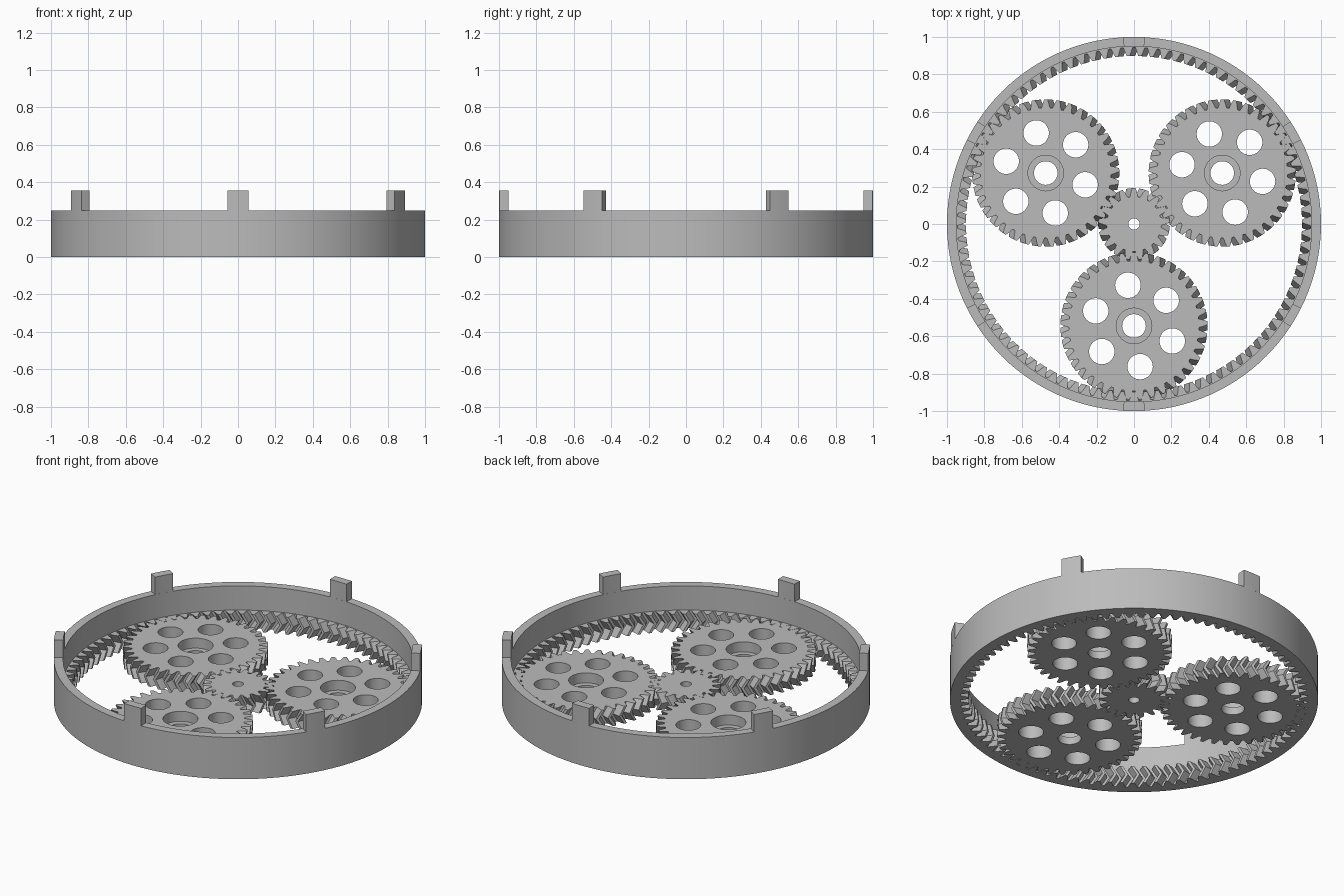
import bpy, bmesh
from math import pi, sin, cos, radians

if "Cube" in bpy.data.objects:
    bpy.data.objects.remove(bpy.data.objects["Cube"], do_unlink=True)

# Gear train: tooth counts and shared sizes
SUN, PLANET = 17, 37
RING = SUN + 2 * PLANET
DIST = 0.545
MOD = 2 * DIST / (SUN + PLANET)
H = 0.105            # gear thickness
RIM_H = 0.25         # ring wall height
TAB_TOP = 0.355
WALL = 0.95          # inner radius of ring wall
SLANT = 0.03         # sideways shift of the teeth at mid height

grey = bpy.data.materials.new("grey")
grey.use_nodes = True
COLOUR = (0.5, 0.5, 0.5, 1)
grey.diffuse_color = COLOUR
bsdf = grey.node_tree.nodes["Principled BSDF"]
bsdf.inputs["Base Color"].default_value = COLOUR
bsdf.inputs["Roughness"].default_value = 0.6


def circle(r, n, x=0, y=0):
    return [(x + r * cos(2 * pi * i / n), y + r * sin(2 * pi * i / n)) for i in range(n)]


def teeth(n, start, internal=False):
    """Outline of a toothed wheel; internal teeth point inward."""
    r = n * MOD / 2
    side = -1 if internal else 1
    half = pi * MOD / 4
    steps = [(-1.25, half * 1.55), (0, half), (1, half * 0.5)]
    profile = [(h, -w) for h, w in steps] + [(h, w) for h, w in reversed(steps)]
    points = []
    for i in range(n):
        for h, w in profile:
            radius = r + side * h * MOD
            a = start + 2 * pi * i / n + w / r
            points.append((radius * cos(a), radius * sin(a)))
    return points


def turned(points, a):
    return [(x * cos(a) - y * sin(a), x * sin(a) + y * cos(a)) for x, y in points]


def loop(bm, points, z):
    return [bm.verts.new((x, y, z)) for x, y in points]


def wall(bm, *loops):
    for a, b in zip(loops, loops[1:]):
        for i in range(len(a)):
            j = (i + 1) % len(a)
            bm.faces.new((a[i], a[j], b[j], b[i]))


def cap(bm, *loops):
    """Flat face bounded by an outer loop and any number of holes."""
    edges = []
    for l in loops:
        for i, v in enumerate(l):
            pair = (v, l[(i + 1) % len(l)])
            edges.append(bm.edges.get(pair) or bm.edges.new(pair))
    bmesh.ops.triangle_fill(bm, use_beauty=True, edges=edges, normal=(0, 0, 1))


def herringbone(bm, outline, twist):
    low = loop(bm, outline, 0)
    mid = loop(bm, turned(outline, twist), H / 2)
    top = loop(bm, outline, H)
    wall(bm, low, mid, top)
    return low, top


def finish(bm, name, location=(0, 0, 0)):
    bmesh.ops.recalc_face_normals(bm, faces=bm.faces)
    mesh = bpy.data.meshes.new(name)
    bm.to_mesh(mesh)
    bm.free()
    mesh.materials.append(grey)
    ob = bpy.data.objects.new(name, mesh)
    ob.location = location
    bpy.context.collection.objects.link(ob)
    bpy.ops.object.select_all(action='DESELECT')
    ob.select_set(True)
    bpy.context.view_layer.objects.active = ob
    bpy.ops.object.shade_smooth_by_angle(angle=radians(25))
    return ob


def gear(name, n, start, twist, holes, bore, counterbore=None, location=(0, 0, 0)):
    bm = bmesh.new()
    low, top = herringbone(bm, teeth(n, start), twist)
    lows, tops = [low], [top]
    for hole in holes:
        a, b = loop(bm, hole, 0), loop(bm, hole, H)
        wall(bm, a, b)
        lows.append(a)
        tops.append(b)
    # Centre bore, stepped when there is a counterbore
    a = loop(bm, circle(bore, 48), 0)
    if counterbore:
        step = H * 0.43
        b, c, d = (loop(bm, circle(r, 48), z) for r, z in
                   ((bore, step), (counterbore, step), (counterbore, H)))
        wall(bm, a, b, c, d)
    else:
        d = loop(bm, circle(bore, 48), H)
        wall(bm, a, d)
    cap(bm, *lows, a)
    cap(bm, *tops, d)
    return finish(bm, name, location)


# Sun gear
sun_start = pi / 2
gear("sun_gear", SUN, sun_start, SLANT / (SUN * MOD / 2), [], 0.03)

# Three planet gears, each turned so that its teeth mesh
for k in range(3):
    theta = radians(30 + 120 * k)
    start = theta + pi + (SUN * (theta - sun_start) - pi) / PLANET
    first = radians(48.3 - 4.9 * k)
    holes = [circle(0.068, 40, 0.22 * cos(first + i * pi / 3), 0.22 * sin(first + i * pi / 3))
             for i in range(6)]
    gear(f"planet_gear_{k + 1}", PLANET, start, -SLANT / (PLANET * MOD / 2), holes,
         0.063, 0.095, (DIST * cos(theta), DIST * sin(theta), 0))

# Ring gear: toothed lower band inside a taller thin wall
bm = bmesh.new()
ring_start = (pi - SUN * sun_start) / RING
low, top = herringbone(bm, teeth(RING, ring_start, True), -SLANT / (RING * MOD / 2))
out_low, out_top = (loop(bm, circle(1, 120), z) for z in (0, RIM_H))
in_low, in_top = (loop(bm, circle(WALL, 120), z) for z in (H, RIM_H))
wall(bm, out_low, out_top, in_top, in_low)
cap(bm, in_low, top)
cap(bm, out_low, low)
finish(bm, "ring_gear")

# Six upright tabs on the rim
for k in range(6):
    bm = bmesh.new()
    centre = radians(30 + 60 * k)
    arc = [centre + 0.057 * (i / 2 - 1) for i in range(5)]
    outline = [(cos(a), sin(a)) for a in arc]
    outline += [(WALL * cos(a), WALL * sin(a)) for a in reversed(arc)]
    low, top = loop(bm, outline, RIM_H), loop(bm, outline, TAB_TOP)
    wall(bm, low, top)
    bm.faces.new(low)
    bm.faces.new(top)
    finish(bm, f"rim_tab_{k + 1}")
